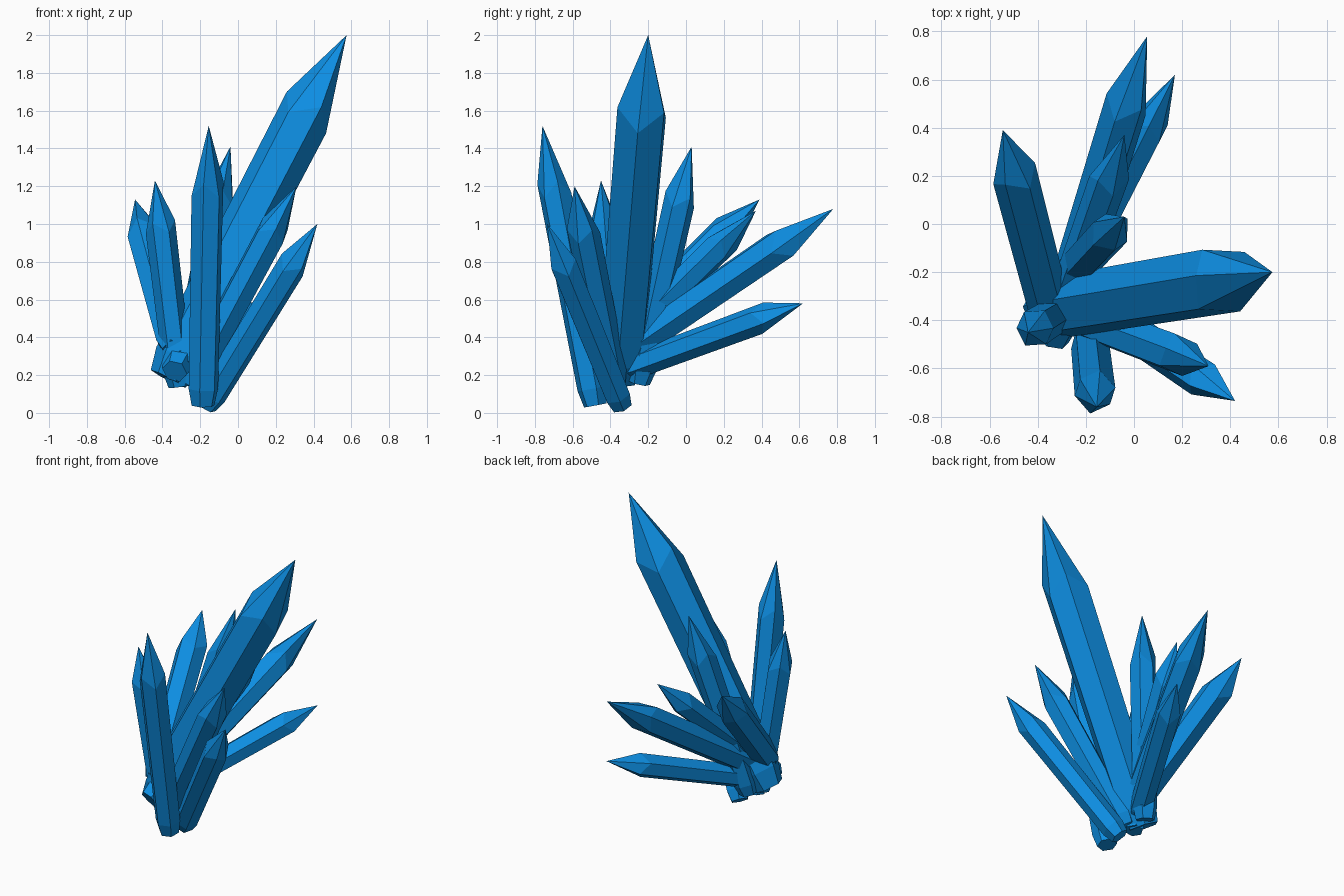
import bpy, bmesh, math
from mathutils import Vector

if "Cube" in bpy.data.objects:
    bpy.data.objects.remove(bpy.data.objects["Cube"])

blue = bpy.data.materials.new("crystal blue")
blue.diffuse_color = (0.004, 0.27, 0.76, 1)
blue.use_nodes = True
blue.node_tree.nodes["Principled BSDF"].inputs["Base Color"].default_value = blue.diffuse_color


def crystal(name, base, tip, radius, roll=0.0, sides=6):
    """Prism with a chamfered base, a zigzag shoulder and a pointed tip."""
    base, tip = Vector(base), Vector(tip)
    axis = tip - base
    length = axis.length
    quat = axis.to_track_quat('Z', 'Y')
    bm = bmesh.new()

    def ring(r, height, wobble=0.0):
        verts = []
        for i in range(sides):
            a = math.radians(roll) + math.tau * i / sides
            z = length * (height + wobble * (1 if i % 2 else -1))
            p = Vector((r * math.cos(a), r * math.sin(a), z))
            verts.append(bm.verts.new(base + quat @ p))
        return verts

    foot = ring(radius * 0.72, 0.0)
    low = ring(radius * 0.93, 0.06)
    high = ring(radius, 0.775, 0.025)
    point = bm.verts.new(tip)
    bm.faces.new(foot[::-1])
    for i in range(sides):
        j = (i + 1) % sides
        bm.faces.new((foot[i], foot[j], low[j], low[i]))
        bm.faces.new((low[i], low[j], high[j], high[i]))
        bm.faces.new((high[i], high[j], point))
    bmesh.ops.recalc_face_normals(bm, faces=bm.faces[:])
    mesh = bpy.data.meshes.new(name)
    bm.to_mesh(mesh)
    bm.free()
    mesh.materials.append(blue)
    bpy.context.collection.objects.link(bpy.data.objects.new(name, mesh))


# name, base centre, tip, shoulder radius, roll
crystals = [
    ("main_crystal", (-0.37, -0.355, 0.18), (0.575, -0.20, 2.00), 0.144, 15),
    ("front_crystal", (-0.185, -0.48, 0.04), (-0.155, -0.76, 1.52), 0.087, 70),
    ("middle_crystal", (-0.30, -0.25, 0.16), (-0.04, 0.03, 1.41), 0.084, 80),
    ("left_crystal", (-0.31, -0.37, 0.14), (-0.44, -0.45, 1.23), 0.081, 0),
    ("back_left_crystal", (-0.335, -0.41, 0.34), (-0.545, 0.39, 1.13), 0.095, 0),
    ("long_back_crystal", (-0.335, -0.48, 0.22), (0.055, 0.78, 1.08), 0.094, 75),
    ("low_back_crystal", (-0.31, -0.33, 0.23), (0.17, 0.62, 0.58), 0.078, 30),
    ("low_right_crystal", (-0.17, -0.34, 0.035), (0.42, -0.735, 1.00), 0.080, 70),
    ("right_crystal", (-0.25, -0.38, 0.15), (0.31, -0.59, 1.20), 0.085, 25),
    ("short_back_crystal", (-0.32, -0.42, 0.29), (-0.04, 0.37, 1.07), 0.080, 0),
]
for spec in crystals:
    crystal(*spec)
